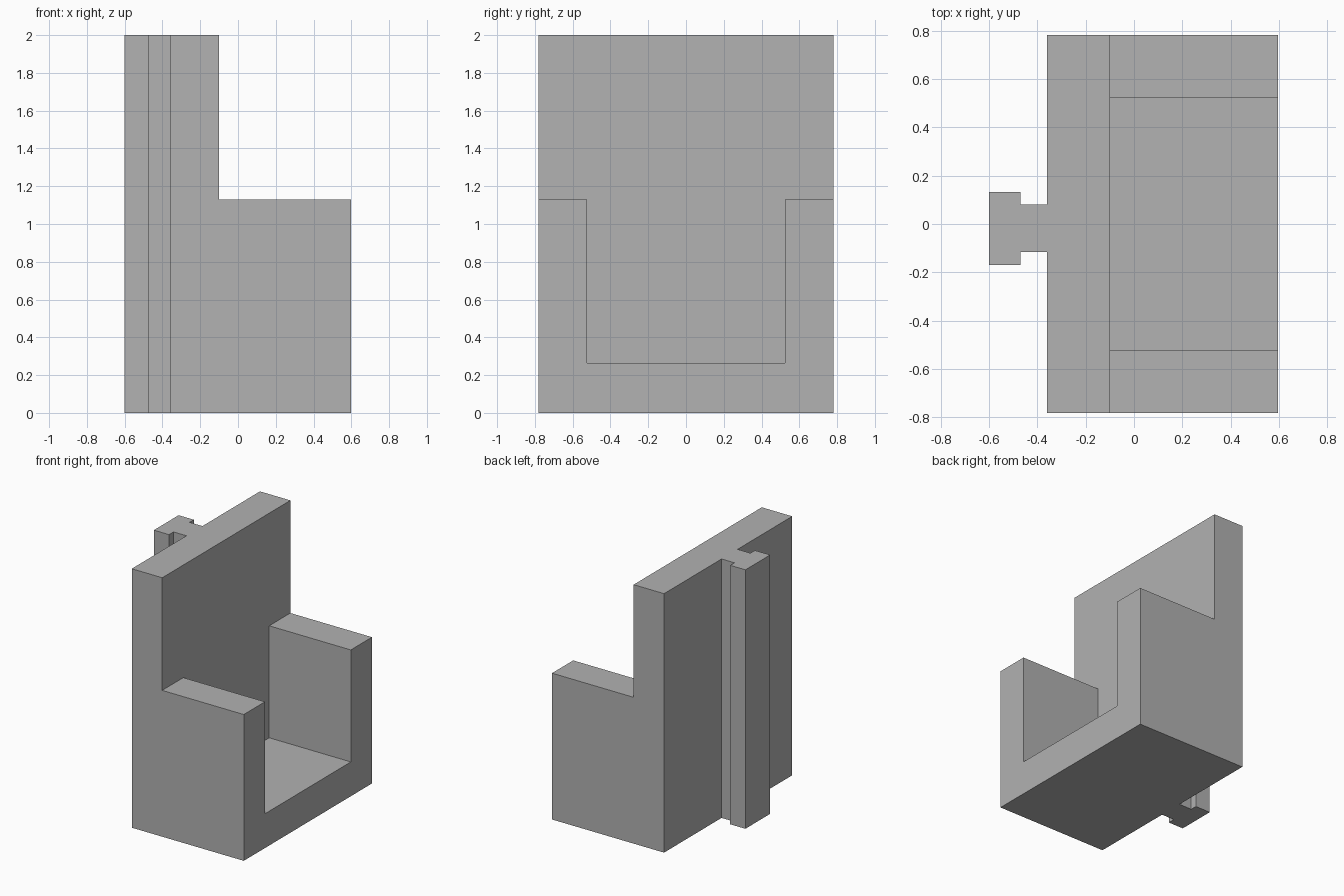
import bpy
import bmesh
from mathutils import Vector

cube = bpy.data.objects.get("Cube")
if cube:
    bpy.data.objects.remove(cube, do_unlink=True)

grey = bpy.data.materials.new("plain grey")
grey.use_nodes = True
colour = (0.445, 0.445, 0.445, 1)
grey.diffuse_color = colour
grey.node_tree.nodes["Principled BSDF"].inputs["Base Color"].default_value = colour


def extrude_profile(name, points, direction):
    """Solid made by sweeping a closed outline along a direction."""
    bm = bmesh.new()
    face = bm.faces.new([bm.verts.new(p) for p in points])
    swept = bmesh.ops.extrude_face_region(bm, geom=[face])["geom"]
    verts = [v for v in swept if isinstance(v, bmesh.types.BMVert)]
    bmesh.ops.translate(bm, verts=verts, vec=Vector(direction))
    bmesh.ops.recalc_face_normals(bm, faces=bm.faces)
    mesh = bpy.data.meshes.new(name)
    bm.to_mesh(mesh)
    bm.free()
    mesh.materials.append(grey)
    obj = bpy.data.objects.new(name, mesh)
    bpy.context.collection.objects.link(obj)
    return obj


# Main sizes
height, half_width = 2.0, 0.782
front, wall_front, wall_back = 0.597, -0.10, -0.36
rail_neck, rail_back = -0.47, -0.60
side_top, floor_top, pocket_half = 1.13, 0.265, 0.524

# Plan outline: block with a T-shaped mounting rail, swept to full height
plan = [(front, -half_width), (front, half_width),
        (wall_back, half_width), (wall_back, 0.08), (rail_neck, 0.08),
        (rail_neck, 0.132), (rail_back, 0.132),
        (rail_back, -0.17), (rail_neck, -0.17),
        (rail_neck, -0.115), (wall_back, -0.115), (wall_back, -half_width)]
holder = extrude_profile("holder_body", [(x, y, 0) for x, y in plan], (0, 0, height))

# Cutter: lowers the side walls and hollows the pocket in one T-shaped sweep
out, over = half_width + 0.2, height + 0.2
half = [(pocket_half, floor_top), (pocket_half, side_top), (out, side_top), (out, over)]
outline = half + [(-y, z) for y, z in reversed(half)]
cutter = extrude_profile("pocket_cutter", [(wall_front, y, z) for y, z in outline], (1, 0, 0))
cutter.hide_render = True

cut = holder.modifiers.new("pocket", "BOOLEAN")
cut.operation = "DIFFERENCE"
cut.solver = "EXACT"
cut.object = cutter

# Apply the cut and remove the helper
bpy.context.view_layer.objects.active = holder
bpy.ops.object.modifier_apply(modifier=cut.name)
bpy.data.objects.remove(cutter, do_unlink=True)
